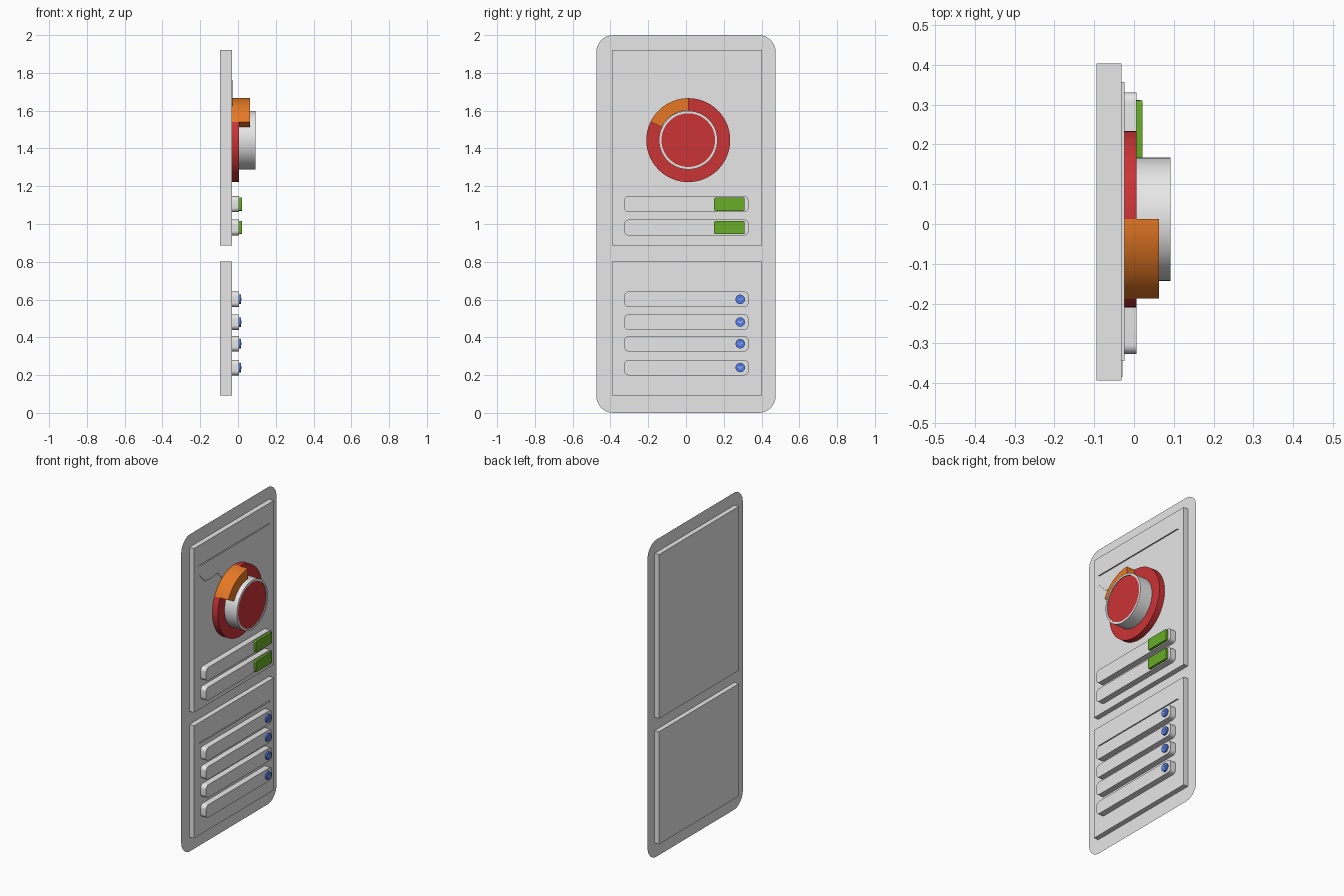
import bpy, bmesh, math
from math import sin, cos, radians, pi

if "Cube" in bpy.data.objects:
    bpy.data.objects.remove(bpy.data.objects["Cube"])


def material(name, rgb):
    m = bpy.data.materials.new(name)
    m.diffuse_color = (*rgb, 1)
    m.use_nodes = True
    m.node_tree.nodes["Principled BSDF"].inputs["Base Color"].default_value = m.diffuse_color
    return m


GREY = material("light_grey", (0.8, 0.8, 0.8))
RED = material("red", (0.597, 0.033, 0.036))
ORANGE = material("orange", (0.8, 0.19, 0.018))
GREEN = material("green", (0.138, 0.418, 0.021))
BLUE = material("blue", (0.083, 0.191, 0.8))


def finish(name, bm, mat):
    me = bpy.data.meshes.new(name)
    bm.to_mesh(me)
    bm.free()
    me.materials.append(mat)
    me.shade_smooth()
    me.set_sharp_from_angle(angle=radians(30))
    ob = bpy.data.objects.new(name, me)
    bpy.context.collection.objects.link(ob)
    return ob


def prism(name, profile, x0, x1, mat):
    """Extrude a (y, z) outline along x; equal x0 and x1 gives a flat sheet."""
    bm = bmesh.new()
    face = bm.faces.new([bm.verts.new((x0, y, z)) for y, z in profile])
    if x1 > x0:
        ext = bmesh.ops.extrude_face_region(bm, geom=[face])
        moved = [v for v in ext["geom"] if isinstance(v, bmesh.types.BMVert)]
        bmesh.ops.translate(bm, vec=(x1 - x0, 0, 0), verts=moved)
        bmesh.ops.recalc_face_normals(bm, faces=bm.faces)
    return finish(name, bm, mat)


def rounded(y0, y1, z0, z1, r, n=8):
    """Rounded rectangle outline, counter-clockwise seen from +x."""
    corners = [(y1 - r, z1 - r), (y0 + r, z1 - r), (y0 + r, z0 + r), (y1 - r, z0 + r)]
    return [(cy + r * cos(pi / 2 * (k + i / n)), cz + r * sin(pi / 2 * (k + i / n)))
            for k, (cy, cz) in enumerate(corners) for i in range(n + 1)]


def arc(cy, cz, r, a0, a1, n):
    return [(cy + r * cos(radians(a0 + (a1 - a0) * i / n)),
             cz + r * sin(radians(a0 + (a1 - a0) * i / n))) for i in range(n + 1)]


def circle(cy, cz, r, n=64):
    return arc(cy, cz, r, 0, 360, n)[:-1]


def sector(cy, cz, ri, ro, a0, a1, n):
    return arc(cy, cz, ro, a0, a1, n) + arc(cy, cz, ri, a1, a0, n)


def ribbon(name, path, x0, x1, mat):
    """Thin upright strip standing off the panel face along a (y, z) path."""
    bm = bmesh.new()
    rows = [(bm.verts.new((x0, y, z)), bm.verts.new((x1, y, z))) for y, z in path]
    for a, b in zip(rows, rows[1:]):
        bm.faces.new((a[0], a[1], b[1], b[0]))
    return finish(name, bm, mat)


BACK, FACE, BAR = -0.094, -0.032, 0.006   # panel back, panel face, bar face

# backing sheet and the two panels that pass through it
prism("backing_sheet", rounded(-0.475, 0.475, 0, 2, 0.09), -0.064, -0.064, GREY)
for name, z0, z1 in (("upper_panel", 0.885, 1.92), ("lower_panel", 0.092, 0.802)):
    prism(name, [(-0.393, z0), (0.403, z0), (0.403, z1), (-0.393, z1)], BACK, FACE, GREY)

# thin rule lines and the wavy trace
for name, z in (("upper_rule", 1.795), ("lower_rule", 0.675)):
    ribbon(name, [(-0.345, z), (0.357, z)], FACE, -0.024, GREY)
ribbon("wavy_trace", [(-0.385, 1.762), (-0.34, 1.73), (-0.285, 1.675), (-0.22, 1.67),
                      (-0.16, 1.678), (-0.11, 1.62)], FACE, -0.029, GREY)

# dial: red collar, raised orange segment, grey knob ring, red cap
CY, CZ = 0.012, 1.444
A0, A1 = 90, 154
prism("dial_collar", sector(CY, CZ, 0.15, 0.222, A1, A0 + 360, 64), FACE, BAR, RED)
prism("dial_segment", sector(CY, CZ, 0.157, 0.222, A0, A1, 20), FACE, 0.063, ORANGE)


def tube(name, ri, ro, x0, x1, mat, n=64):
    bm = bmesh.new()
    prof = [(x0, ro), (x1, ro), (x1, ri), (x0, ri)]
    rings = [[bm.verts.new((x, CY + r * cos(2 * pi * i / n), CZ + r * sin(2 * pi * i / n)))
              for x, r in prof] for i in range(n)]
    for i in range(n):
        a, b = rings[i], rings[(i + 1) % n]
        for k in range(4):
            m = (k + 1) % 4
            bm.faces.new((a[k], a[m], b[m], b[k]))
    bmesh.ops.recalc_face_normals(bm, faces=bm.faces)
    return finish(name, bm, mat)


tube("knob_ring", 0.142, 0.155, FACE, 0.092, GREY)
prism("knob_cap", circle(CY, CZ, 0.142), FACE, 0.088, RED)

# toggle bars with green tabs
for i, z in enumerate((1.105, 0.981)):
    prism(f"toggle_bar_{i + 1}", rounded(-0.327, 0.331, z - 0.042, z + 0.042, 0.024),
          FACE, BAR, GREY)
    prism(f"green_tab_{i + 1}", rounded(0.149, 0.311, z - 0.035, z + 0.035, 0.008, 4),
          BAR, 0.021, GREEN)

# list bars with blue buttons and chevrons
for i, z in enumerate((0.601, 0.481, 0.366, 0.24)):
    prism(f"list_bar_{i + 1}", rounded(-0.327, 0.331, z - 0.041, z + 0.041, 0.024),
          FACE, BAR, GREY)
    prism(f"blue_button_{i + 1}", circle(0.287, z, 0.025, 32), BAR, 0.016, BLUE)
    chevron = [(-0.012, 0.005), (0, -0.007), (0.012, 0.005),
               (0.010, 0.008), (0, -0.003), (-0.010, 0.008)]
    prism(f"chevron_{i + 1}", [(0.287 + y, z + h) for y, h in chevron], 0.015, 0.018, GREY)
